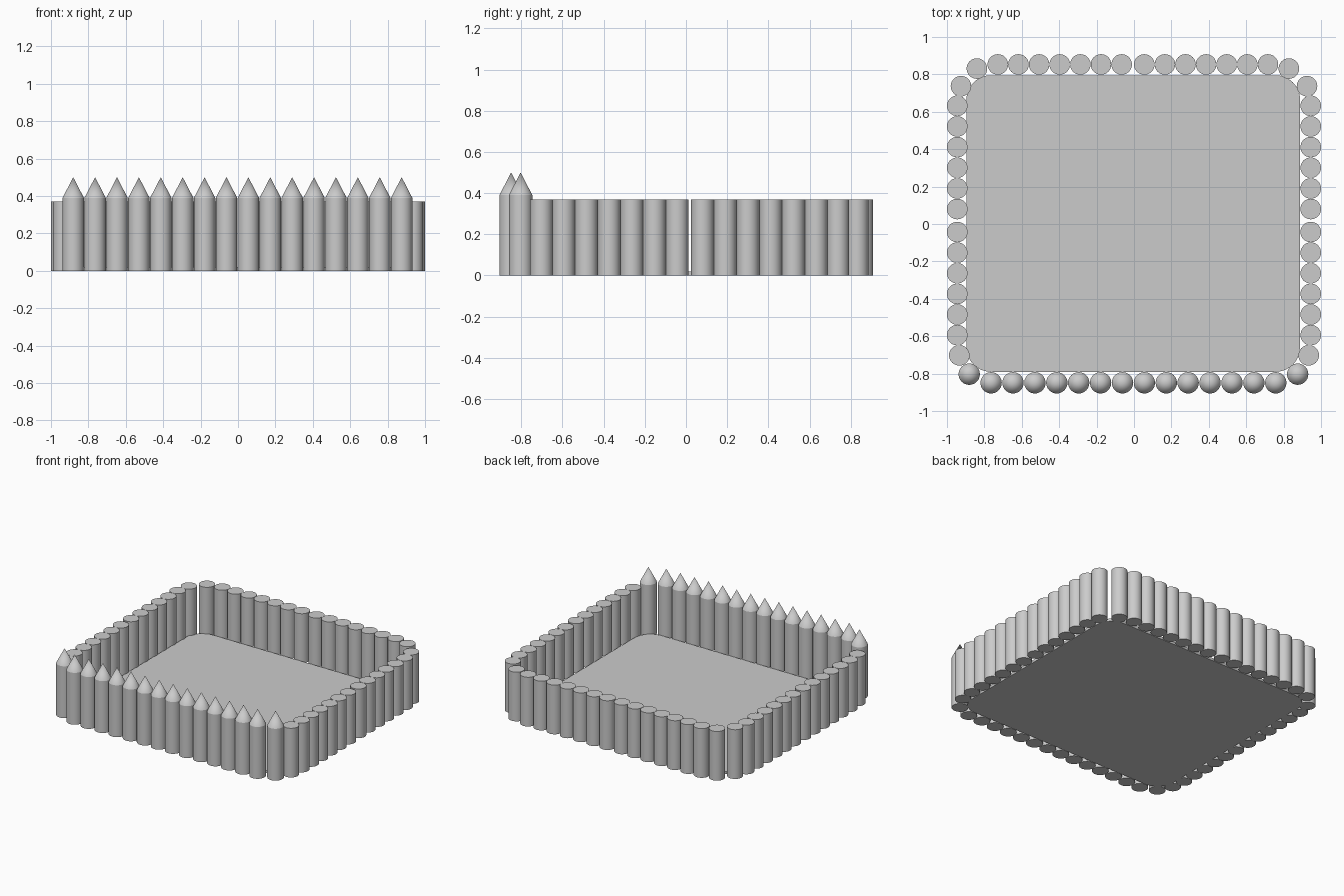
import bpy, bmesh, math

if "Cube" in bpy.data.objects:
    bpy.data.objects.remove(bpy.data.objects["Cube"])

SEG = 32


def lathe(name, profile, locs):
    """Posts made by revolving (radius, z) rings; radius 0 closes to a tip."""
    bm = bmesh.new()
    for cx, cy in locs:
        rings = []
        for r, z in profile:
            if r == 0:
                rings.append([bm.verts.new((cx, cy, z))])
            else:
                rings.append([bm.verts.new((cx + r * math.cos(2 * math.pi * i / SEG),
                                            cy + r * math.sin(2 * math.pi * i / SEG), z))
                              for i in range(SEG)])
        bm.faces.new(rings[0][::-1])
        for a, b in zip(rings, rings[1:]):
            for i in range(SEG):
                j = (i + 1) % SEG
                if len(b) == 1:
                    bm.faces.new((a[i], a[j], b[0]))
                else:
                    bm.faces.new((a[i], a[j], b[j], b[i]))
        if len(rings[-1]) > 1:
            bm.faces.new(rings[-1])
    return finish(name, bm)


def finish(name, bm):
    me = bpy.data.meshes.new(name)
    bm.to_mesh(me)
    bm.free()
    ob = bpy.data.objects.new(name, me)
    bpy.context.collection.objects.link(ob)
    bpy.ops.object.select_all(action='DESELECT')
    ob.select_set(True)
    bpy.context.view_layer.objects.active = ob
    bpy.ops.object.shade_smooth_by_angle(angle=math.radians(25))
    return ob


def spaced(a, b, n):
    return [a + (b - a) * i / (n - 1) for i in range(n)]


# pointed palisade along the front, end posts stepped back
front = [(x, -0.849) for x in spaced(-0.881, 0.875, 16)]
front[0] = (front[0][0], -0.803)
front[-1] = (front[-1][0], -0.803)
lathe("front_pointed_posts", [(0.057, 0), (0.057, 0.39), (0, 0.5)], front)

# flat-topped posts, each wall in two groups
flat = [(0.055, 0), (0.055, 0.37)]
back = [(x, 0.853) for x in spaced(-0.728, -0.066, 7) + spaced(0.055, 0.716, 7)]
back += [(-0.84, 0.831), (0.828, 0.831)]
lathe("back_posts", flat, back)

side_y = spaced(0.632, 0.08, 6) + spaced(-0.043, -0.594, 6)
for side, s in (("left", -1), ("right", 1)):
    posts = [(s * 0.945, y) for y in side_y]
    posts += [(s * 0.925, 0.737), (s * 0.934, -0.702)]
    lathe(side + "_posts", flat, posts)

# rounded floor slab
bm = bmesh.new()
R = 0.13
x0, x1, y0, y1 = -0.896, 0.888, -0.79, 0.795
verts = []
for cx, cy, start in ((x1 - R, y1 - R, 0), (x0 + R, y1 - R, 90),
                      (x0 + R, y0 + R, 180), (x1 - R, y0 + R, 270)):
    for k in range(9):
        a = math.radians(start + 90 * k / 8)
        verts.append(bm.verts.new((cx + R * math.cos(a), cy + R * math.sin(a), 0)))
base = bm.faces.new(verts)
ext = bmesh.ops.extrude_face_region(bm, geom=[base], use_keep_orig=True)
bmesh.ops.translate(bm, vec=(0, 0, 0.02),
                    verts=[v for v in ext["geom"] if isinstance(v, bmesh.types.BMVert)])
bmesh.ops.recalc_face_normals(bm, faces=bm.faces)
finish("floor", bm)
